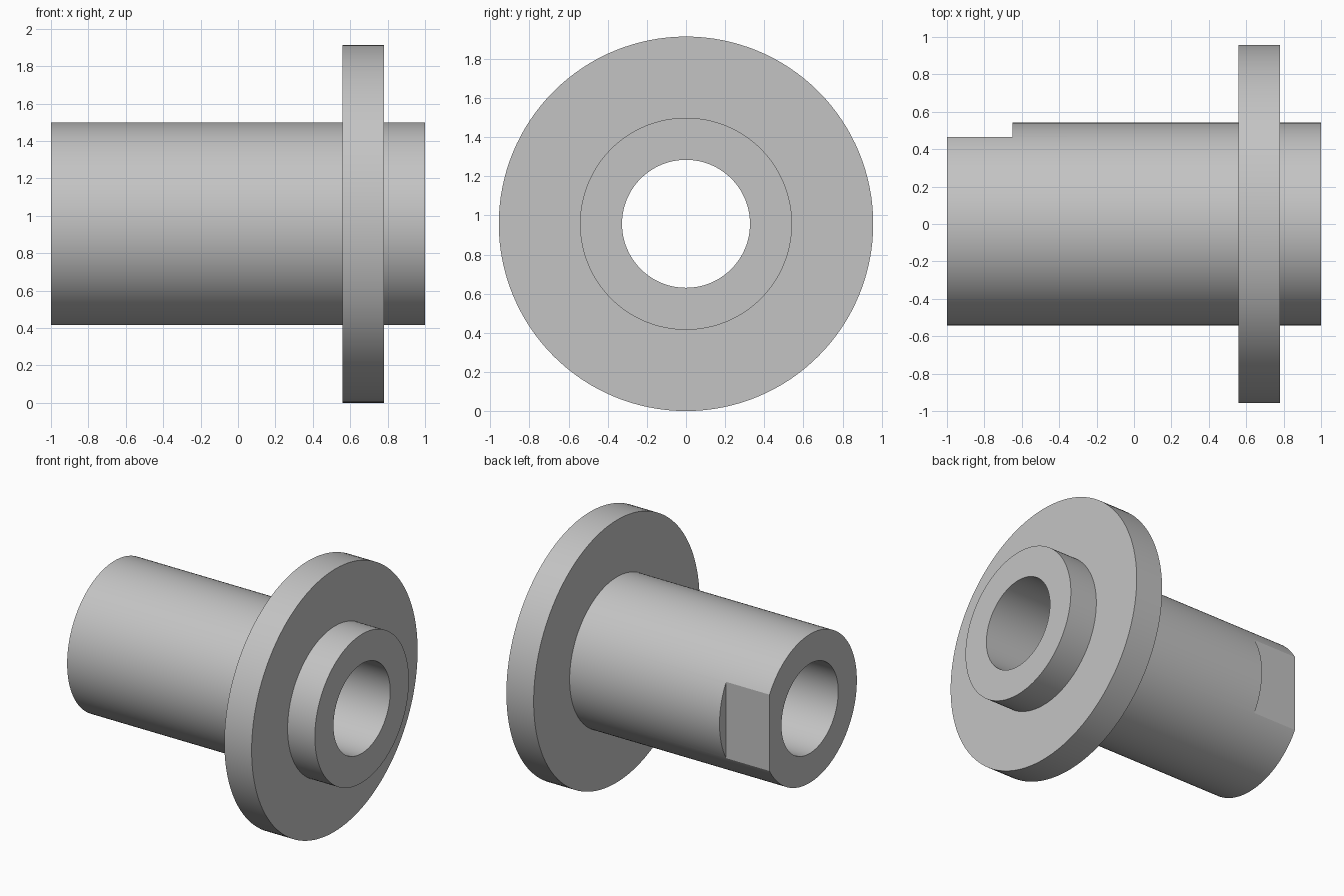
import bpy, bmesh, math
from mathutils import Vector

cube = bpy.data.objects.get("Cube")
if cube:
    bpy.data.objects.remove(cube, do_unlink=True)

FLANGE_R, TUBE_R, BORE_R = 0.957, 0.542, 0.327
FLANGE_X = (0.56, 0.78)
FLAT_Y, FLAT_END = 0.465, -0.65
SEGMENTS = 128

steel = bpy.data.materials.new("light grey steel")
steel.use_nodes = True
grey = (0.55, 0.55, 0.55, 1)
steel.diffuse_color = grey
steel.node_tree.nodes["Principled BSDF"].inputs["Base Color"].default_value = grey


def make_object(name, bm):
    bmesh.ops.recalc_face_normals(bm, faces=bm.faces)
    mesh = bpy.data.meshes.new(name)
    bm.to_mesh(mesh)
    bm.free()
    mesh.materials.append(steel)
    obj = bpy.data.objects.new(name, mesh)
    bpy.context.collection.objects.link(obj)
    return obj


# Flanged sleeve: closed (x, radius) section spun around the x axis
section = [(-1, BORE_R), (-1, TUBE_R), (FLANGE_X[0], TUBE_R), (FLANGE_X[0], FLANGE_R),
           (FLANGE_X[1], FLANGE_R), (FLANGE_X[1], TUBE_R), (1, TUBE_R), (1, BORE_R)]
bm = bmesh.new()
verts = [bm.verts.new((x, 0, r)) for x, r in section]
edges = [bm.edges.new((v, verts[(i + 1) % len(verts)])) for i, v in enumerate(verts)]
bmesh.ops.spin(bm, geom=verts + edges, cent=(0, 0, 0), axis=(1, 0, 0),
               angle=math.tau, steps=SEGMENTS, use_merge=True)
bmesh.ops.remove_doubles(bm, verts=bm.verts, dist=1e-5)
bmesh.ops.translate(bm, verts=bm.verts, vec=Vector((0, 0, FLANGE_R)))
sleeve = make_object("flanged_sleeve", bm)

# Cutter for the wrench flat at the back of the long end
bm = bmesh.new()
bmesh.ops.create_cube(bm, size=1)
bmesh.ops.scale(bm, verts=bm.verts, vec=(1, 1, 2))
bmesh.ops.translate(bm, verts=bm.verts,
                    vec=Vector((FLAT_END - 0.5, FLAT_Y + 0.5, FLANGE_R)))
cutter = make_object("flat_cutter", bm)

cut = sleeve.modifiers.new("wrench flat", 'BOOLEAN')
cut.operation = 'DIFFERENCE'
cut.solver = 'EXACT'
cut.object = cutter

# Apply the cut, then smooth the round walls and keep the rims sharp
for obj in bpy.context.selected_objects:
    obj.select_set(False)
sleeve.select_set(True)
bpy.context.view_layer.objects.active = sleeve
bpy.ops.object.modifier_apply(modifier=cut.name)
bpy.data.objects.remove(cutter, do_unlink=True)
bpy.ops.object.shade_smooth_by_angle(angle=math.radians(20))
